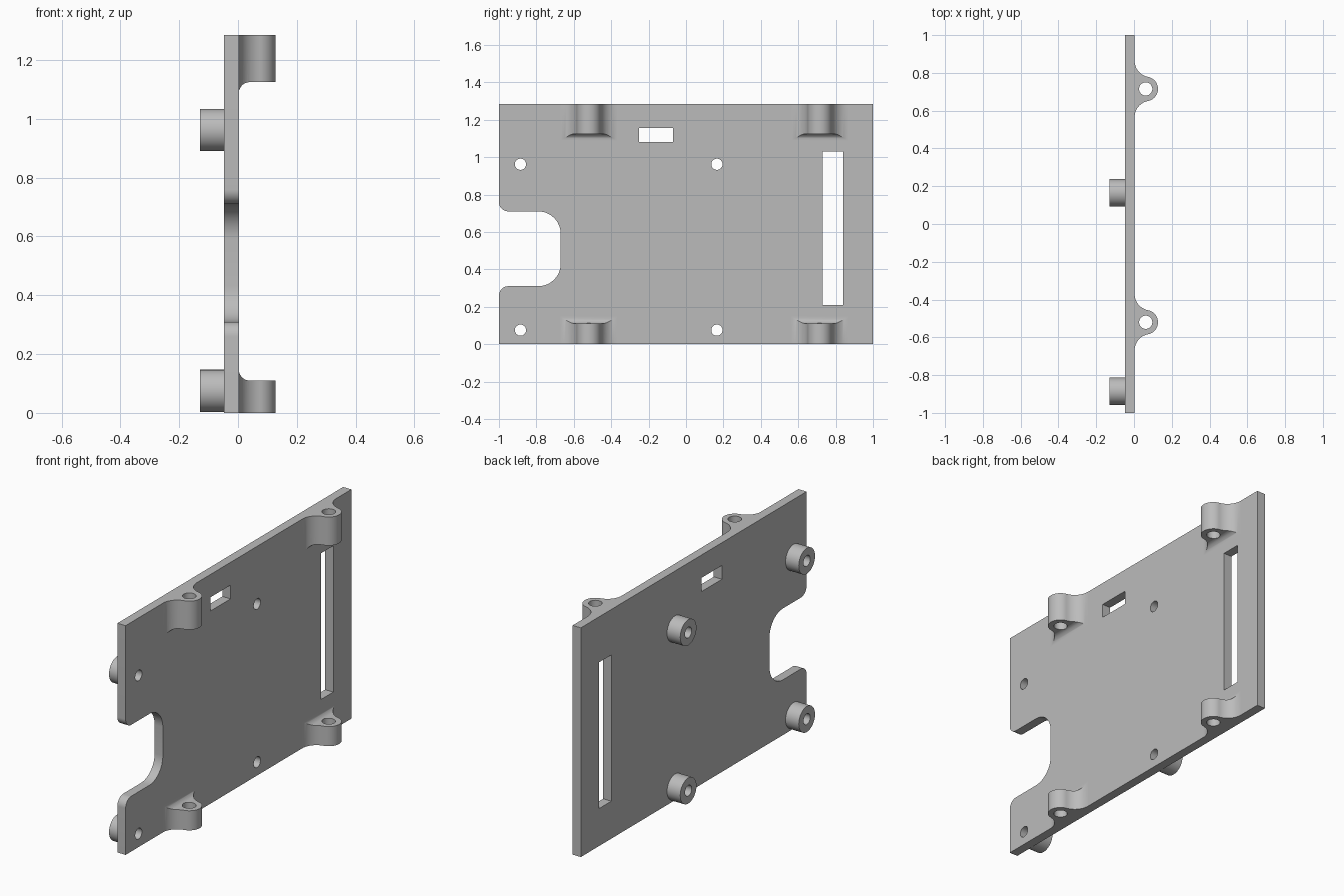
import bpy
import bmesh
from math import cos, sin, radians, pi, sqrt, atan2

cube = bpy.data.objects.get("Cube")
if cube:
    bpy.data.objects.remove(cube, do_unlink=True)

grey = bpy.data.materials.new("plain grey")
grey.use_nodes = True
colour = (0.5, 0.5, 0.5, 1)
grey.diffuse_color = colour
grey.node_tree.nodes["Principled BSDF"].inputs["Base Color"].default_value = colour

BACK, FACE, HEIGHT = -0.048, 0.003, 1.285   # plate thickness range and height


def arc(cx, cy, r, start, end, n=12):
    """Points along an arc, angles in radians."""
    steps = [start + (end - start) * i / n for i in range(n + 1)]
    return [(cx + r * cos(a), cy + r * sin(a)) for a in steps]


def circle(cx, cy, r, n=40):
    return arc(cx, cy, r, 0, 2 * pi, n)[:-1]


def rect(a0, a1, b0, b1):
    return [(a0, b0), (a1, b0), (a1, b1), (a0, b1)]


def prism(name, outline, axis, low, high):
    """Extrude a closed 2D outline along one axis."""
    place = {"x": lambda a, b, d: (d, a, b),
             "y": lambda a, b, d: (a, d, b),
             "z": lambda a, b, d: (a, b, d)}[axis]
    bm = bmesh.new()
    ends = [[bm.verts.new(place(a, b, d)) for a, b in outline] for d in (low, high)]
    bm.faces.new(ends[0])
    bm.faces.new(ends[1])
    n = len(outline)
    for i in range(n):
        j = (i + 1) % n
        bm.faces.new((ends[0][i], ends[0][j], ends[1][j], ends[1][i]))
    bmesh.ops.recalc_face_normals(bm, faces=bm.faces)
    mesh = bpy.data.meshes.new(name)
    bm.to_mesh(mesh)
    bm.free()
    mesh.materials.append(grey)
    obj = bpy.data.objects.new(name, mesh)
    bpy.context.collection.objects.link(obj)
    return obj


def combine(obj, tool, operation="DIFFERENCE"):
    """Apply a boolean and discard the tool."""
    mod = obj.modifiers.new("cut", "BOOLEAN")
    mod.object, mod.operation, mod.solver = tool, operation, "EXACT"
    bpy.context.view_layer.objects.active = obj
    bpy.ops.object.modifier_apply(modifier=mod.name)
    bpy.data.objects.remove(tool, do_unlink=True)


def smooth(obj):
    bpy.ops.object.select_all(action="DESELECT")
    obj.select_set(True)
    bpy.context.view_layer.objects.active = obj
    bpy.ops.object.shade_smooth_by_angle(angle=radians(30))


# Plate with a rounded notch in its front edge
outline = [(-1, 0), (1, 0), (1, HEIGHT), (-1, HEIGHT)]
outline += arc(-0.95, 0.76, 0.05, pi, 1.5 * pi)
outline += arc(-0.79, 0.59, 0.12, pi / 2, 0)
outline += arc(-0.79, 0.43, 0.12, 0, -pi / 2)
outline += arc(-0.95, 0.26, 0.05, pi / 2, pi)
plate = prism("plate", outline, "x", BACK, FACE)

# Long strap slot and small cable slot
for slot in (rect(0.73, 0.84, 0.21, 1.03), rect(-0.25, -0.07, 1.08, 1.157)):
    combine(plate, prism("slot_cutter", slot, "x", -0.2, 0.2))

# Round standoffs, each with a screw hole through the plate
for y, end in ((-0.885, "front"), (0.165, "rear")):
    for z, level in ((0.075, "lower"), (0.962, "upper")):
        post = prism(f"{level}_{end}_standoff", circle(y, z, 0.072), "x", -0.13, BACK)
        for part in (post, plate):
            combine(part, prism("screw_cutter", circle(y, z, 0.03), "x", -0.2, 0.2))
        smooth(post)
smooth(plate)

# Mounting lugs: round nose blended into the plate by concave side fillets
NOSE_X, NOSE_R, SPREAD, BLEND = 0.062, 0.065, 0.15, 0.088
UNDER = 0.037                                # fillet between lug and plate face


def lug(name, y, edge, inner):
    away = 1 if inner > edge else -1
    fx = FACE + BLEND
    turn = atan2(SPREAD, fx - NOSE_X)        # direction from nose to fillet centre
    shape = arc(fx, y - SPREAD, BLEND, pi, pi - turn)
    shape += arc(NOSE_X, y, NOSE_R, -turn, turn, 28)[1:-1]
    shape += arc(fx, y + SPREAD, BLEND, pi + turn, pi)
    obj = prism(name, shape, "z", *sorted((edge, inner + away * UNDER)))

    # Side profile trims the inner end to a fillet against the plate
    side = [(-0.1, edge - away * 0.1), (0.3, edge - away * 0.1), (0.3, inner)]
    side += arc(FACE + UNDER, inner + away * UNDER, UNDER, -away * pi / 2, -away * pi)
    side += [(-0.1, inner + away * UNDER)]
    combine(obj, prism("lug_trim", side, "y", y - 0.3, y + 0.3), "INTERSECT")
    combine(obj, prism("bolt_cutter", circle(NOSE_X, y, 0.035), "z", -0.5, 2))
    smooth(obj)


for y, end in ((-0.52, "front"), (0.715, "rear")):
    lug(f"lower_{end}_lug", y, 0, 0.11)
    lug(f"upper_{end}_lug", y, HEIGHT, 1.125)
